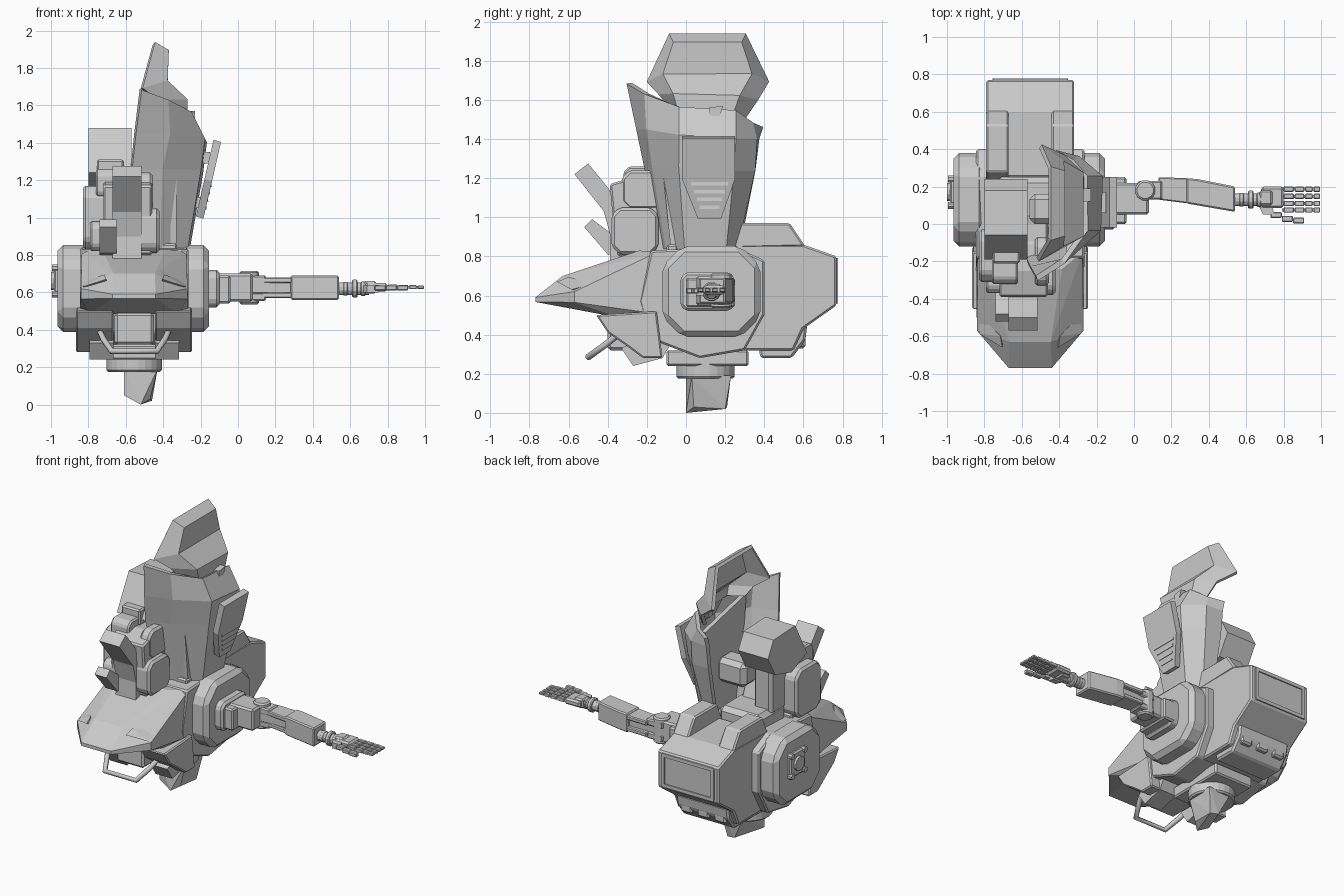
import bpy, bmesh, math

if "Cube" in bpy.data.objects:
    bpy.data.objects.remove(bpy.data.objects["Cube"])

CX = -0.555  # centre plane of the torso


def finish(name, bm, bevel=0, solid=0):
    bmesh.ops.recalc_face_normals(bm, faces=bm.faces[:])
    me = bpy.data.meshes.new(name)
    bm.to_mesh(me)
    bm.free()
    ob = bpy.data.objects.new(name, me)
    bpy.context.collection.objects.link(ob)
    if solid:
        m = ob.modifiers.new("thickness", 'SOLIDIFY')
        m.thickness, m.offset = solid, 0
    if bevel:
        m = ob.modifiers.new("chamfer", 'BEVEL')
        m.width, m.segments, m.limit_method = bevel, 1, 'ANGLE'
    return ob


def prism(name, pts, a, b, axis='x', bevel=0):
    """Extrude a 2D profile from a to b: x -> (y,z), y -> (x,z), z -> (x,y)."""
    put = {'x': lambda p, t: (t, p[0], p[1]), 'y': lambda p, t: (p[0], t, p[1]),
           'z': lambda p, t: (p[0], p[1], t)}[axis]
    bm = bmesh.new()
    lo, hi = [[bm.verts.new(put(p, t)) for p in pts] for t in (a, b)]
    bm.faces.new(lo)
    bm.faces.new(hi)
    for i in range(len(pts)):
        j = (i + 1) % len(pts)
        bm.faces.new((lo[i], lo[j], hi[j], hi[i]))
    return finish(name, bm, bevel)


def box(name, x0, x1, y0, y1, z0, z1, bevel=0):
    return prism(name, [(y0, z0), (y1, z0), (y1, z1), (y0, z1)], x0, x1, 'x', bevel)


def cyl(name, c, r, a, b, axis='x', n=16, bevel=0):
    pts = [(c[0] + r * math.cos(math.tau * (i + .5) / n), c[1] + r * math.sin(math.tau * (i + .5) / n))
           for i in range(n)]
    return prism(name, pts, a, b, axis, bevel)


def hull(name, pts, sym=False):
    """Faceted solid around points; with sym, x is the offset from the torso plane."""
    if sym:
        pts = [(CX + s * x, y, z) for x, y, z in pts for s in (-1, 1)]
    bm = bmesh.new()
    for p in pts:
        bm.verts.new(p)
    bmesh.ops.convex_hull(bm, input=bm.verts[:])
    bmesh.ops.dissolve_limit(bm, angle_limit=.02, verts=bm.verts[:], edges=bm.edges[:])
    return finish(name, bm)


def sheet(name, rows, solid, lid=False):
    """Open faceted panel through rows of points, given a thickness."""
    bm = bmesh.new()
    vs = [[bm.verts.new(p) for p in r] for r in rows]
    for r, q in zip(vs, vs[1:]):
        for i in range(len(r) - 1):
            bm.faces.new((r[i], r[i + 1], q[i + 1], q[i]))
    if lid:
        bm.faces.new(vs[0])
    return finish(name, bm, 0, solid)


def pair_prism(name, pts, a, b, bevel=0):
    for side, s in (("left_", -1), ("right_", 1)):
        prism(side + name, pts, CX + s * a, CX + s * b, 'x', bevel)


def octagon(cy, cz, hy, hz, c):
    return [(cy - hy + c, cz - hz), (cy + hy - c, cz - hz), (cy + hy, cz - hz + c), (cy + hy, cz + hz - c),
            (cy + hy - c, cz + hz), (cy - hy + c, cz + hz), (cy - hy, cz + hz - c), (cy - hy, cz - hz + c)]


# torso and nose
prism("torso", [(-.24, .57), (-.19, .38), (.07, .28), (.3, .32), (.4, .5), (.4, .78), (.25, .85), (-.18, .83)],
      CX - .29, CX + .29, bevel=.01)
hull("nose", [(.28, -.15, .82), (.29, -.1, .5), (.11, -.63, .70), (.285, -.57, .62), (.285, -.57, .565),
              (.115, -.77, .59), (.115, -.77, .567), (.24, -.33, .485), (.17, -.24, .83)], sym=True)
for s in (-1, 1):  # headlights and top strips
    hull("headlight", [(CX + s * x, y, z) for x, y, z in [(.27, -.48, .66), (.16, -.6, .695), (.15, -.66, .67),
         (.275, -.585, .63), (.24, -.5, .62), (.14, -.6, .64)]])
    box("top_strip", CX + s * .17 - .06, CX + s * .17 + .06, -.1, -.04, .8, .86, .01)
pair_prism("chin_armour", [(-.4, .41), (-.46, .5), (-.15, .52), (-.12, .28), (-.22, .28), (-.3, .34)], .11, .31, .008)
pair_prism("chin_flap", [(-.33, .33), (-.27, .24), (-.12, .28), (-.05, .4), (-.2, .4)], .11, .24)
box("intake", CX - .105, CX + .105, -.4, -.1, .32, .49, .015)

# front guard tube
cu = bpy.data.curves.new("front_guard", 'CURVE')
cu.dimensions, cu.bevel_depth, cu.bevel_resolution = '3D', .017, 1
sp = cu.splines.new('POLY')
path = [(-.29, -.2, .44), (-.2, -.31, .43), (-.165, -.41, .35), (-.12, -.5, .285)]
path += [(-x, y, z) for x, y, z in reversed(path)]
sp.points.add(len(path) - 1)
for p, q in zip(sp.points, path):
    p.co = (CX + q[0], q[1], q[2], 1)
bpy.context.collection.objects.link(bpy.data.objects.new("front_guard", cu))

# rear pack
rear = [(.25, .86), (.6, .86), (.77, .80), (.77, .55), (.6, .43), (.55, .32), (.22, .32)]
prism("rear_pack", rear, CX - .235, CX + .235, bevel=.01)
pair_prism("pack_ridge", [(.22, .84), (.28, .97), (.53, .97), (.61, .85)], .115, .235, .01)
for s in (-1, 1):
    box("pack_panel_edge", CX + s * .19 - .012, CX + s * .19 + .012, .76, .778, .57, .78)
for z in (.57, .78):
    box("pack_panel_rail", CX - .2, CX + .2, .76, .778, z - .012, z + .012)
prism("rear_vent", [(.38, .28), (.54, .28), (.61, .37), (.62, .45), (.36, .42)], CX - .2, CX + .2, bevel=.012)
for dx in (-.13, 0, .13):
    box("rear_nozzle", CX + dx - .045, CX + dx + .045, .54, .61, .33, .41, .012)

# shoulder hubs
oct_big = octagon(.13, .62, .25, .232, .1)
prism("left_shoulder_hub", oct_big, -.965, -.8, bevel=.03)
prism("right_shoulder_hub", oct_big, -.31, -.155, bevel=.03)
prism("left_hub_plate", octagon(.17, .66, .085, .085, .025), -.985, -.95, bevel=.01)
cyl("left_hub_boss", (.17, .66), .05, -1, -.95, n=12)
for y in (.1, .24):
    for z in (.59, .73):
        cyl("hub_bolt", (y, z), .02, -.995, -.95, n=8)

# waist and lower skid
box("waist_plate", CX - .15, CX + .15, -.1, .32, .24, .32, .01)
cyl("waist_ring", (CX, .1), .15, .175, .27, 'z', 24, .01)
hull("lower_skid", [(-.61, .0, .19), (-.61, .01, .05), (-.52, 0, .0), (-.52, .04, .01), (-.46, .2, .02), (-.47, .04, .03),
                    (-.43, .23, .19), (-.43, .03, .19), (-.6, .23, .19), (-.52, .21, .03)])

# side shield: curved panel, inner wall and hood
sheet("shield", [
    [(-.5, -.11, .84), (-.42, -.09, .84), (-.28, 0, .84), (-.27, .2, .84), (-.35, .25, .84), (-.42, .26, .84)],
    [(-.57, -.2, 1.26), (-.41, -.16, 1.26), (-.21, -.03, 1.26), (-.2, .24, 1.24), (-.3, .34, 1.24), (-.42, .34, 1.24)],
    [(-.55, -.24, 1.45), (-.37, -.19, 1.45), (-.19, -.03, 1.42), (-.18, .25, 1.4), (-.3, .35, 1.4), (-.42, .36, 1.4)],
    [(-.52, -.29, 1.685), (-.38, -.2, 1.63), (-.26, -.03, 1.56), (-.26, .25, 1.54), (-.33, .33, 1.48), (-.42, .38, 1.46)]],
    .03)
prism("shield_inner_wall", [(-.08, .86), (.22, .86), (.3, 1.45), (-.15, 1.55)], -.36, -.33)
sheet("shield_hood", [
    [(-.45, -.08, 1.93), (-.38, -.06, 1.89), (-.38, .28, 1.89), (-.45, .3, 1.93)],
    [(-.515, -.19, 1.69), (-.385, -.11, 1.73), (-.385, .33, 1.73), (-.5, .415, 1.69)],
    [(-.43, -.13, 1.63), (-.28, -.06, 1.63), (-.28, .27, 1.62), (-.38, .36, 1.6)],
    [(-.4, -.08, 1.57), (-.28, -.04, 1.56), (-.28, .24, 1.54), (-.35, .29, 1.5)]], .025, lid=True)
prism("hood_tab", [(.12, 1.56), (.19, 1.57), (.16, 1.48), (.12, 1.49)], -.29, -.23)


def on_plate(y, z, off):  # point on the slanted louvre plate
    return (-.205 + (z - 1) * .23 + off, y, z - off * .3)


hull("louvre_plate", [on_plate(y, z, o) for o in (-.02, .02)
                      for y, z in ((-.02, 1.41), (.25, 1.41), (.25, 1.2), (-.02, 1.2), (.06, 1), (.18, 1))])
for i in range(4):
    z = 1.05 + i * .04
    w = .05 + i * .015
    hull("louvre", [on_plate(.12 + s * w, z + d, o) for s in (-1, 1) for d, o in ((0, .01), (0, .026), (.03, .015))])
for z in (1.08, 1.32):
    box("louvre_bracket", -.25, -.15 if z > 1.2 else -.2, .06, .17, z - .03, z + .03)

# head cluster with curved visor blade and rear block
prism("visor_blade", [(-.57, 1.22), (-.5, 1.275), (-.39, 1.14), (-.34, .98), (-.34, .77), (-.39, .76), (-.385, .9),
                      (-.42, 1.03)], -.67, -.515)
prism("head_core", [(-.39, 1.17), (-.25, 1.21), (-.1, 1.2), (0, 1.05), (.1, .8), (-.35, .8), (-.37, .95)],
      -.72, -.46, bevel=.01)
prism("cheek_spike", [(-.52, .95), (-.48, .99), (-.36, .9), (-.33, .8), (-.4, .81)], -.74, -.65)
prism("left_cheek", octagon(-.17, 1.0, .14, .17, .05), -.83, -.7, bevel=.015)
prism("left_cheek_lower", octagon(-.27, .9, .1, .08, .03), -.79, -.62, bevel=.01)
prism("left_brow", octagon(-.22, 1.18, .1, .08, .03), -.76, -.62, bevel=.01)
box("brow_cap", -.755, -.61, -.21, -.08, 1.2, 1.31, .01)
prism("right_cheek", octagon(-.2, 1.14, .13, .1, .04), -.53, -.455, bevel=.015)
prism("right_cheek_lower", octagon(-.26, .93, .12, .12, .04), -.53, -.42, bevel=.015)
prism("head_rear_block", [(-.06, 1.48), (.18, 1.47), (.24, 1.36), (.16, 1.22), (-.02, 1.17), (-.19, 1.24)],
      -.8, -.57)
box("head_rear_stem", -.74, -.6, -.08, .12, .9, 1.24, .02)
box("shield_mount", -.56, -.34, .0, .16, 1.05, 1.22, .03)
box("neck_block", -.74, -.42, -.05, .25, .8, .94, .03)

# upper arm and elbow
prism("arm_socket", octagon(.11, .62, .14, .1, .03), -.17, -.1, bevel=.015)
box("upper_arm", -.12, .08, .05, .22, .55, .70, .012)
box("upper_arm_cuff", -.13, -.04, 0, .25, .54, .69, .01)
cyl("elbow_joint", (.06, .18), .055, .535, .715, 'z', 12, .01)
for z in (.555, .645):
    box("elbow_fork", .02, .15, .13, .23, z, z + .045, .008)
box("elbow_link", .05, .3, .13, .22, .59, .66, .008)

# forearm with split rear end
prism("forearm", [(.28, .11), (.54, .065), (.54, .2), (.34, .24), (.28, .245)], .56, .69, 'z', .008)
for z in (.57, .65):
    prism("forearm_fork", [(.13, .13), (.29, .11), (.29, .245), (.13, .25)], z, z + .03, 'z', .006)

# wrist and hand
cyl("wrist_rod", (.13, .62), .035, .53, .7, n=12)
for x, r in ((.56, .038), (.61, .05), (.655, .04)):
    cyl("wrist_ring", (.13, .62), r, x, x + .03, n=12, bevel=.006)
box("palm", .68, .80, .085, .2, .605, .65, .012)
box("palm_back", .67, .74, .1, .18, .595, .66, .01)
for y in (.075, .11, .148, .186):
    for x, w, h in ((.8, .055, .013), (.86, .05, .012), (.915, .04, .011), (.96, .035, .009)):
        box("finger_segment", x, x + w, y - .014, y + .014, .628 - h, .628 + h, .004)
    box("finger_core", .79, .98, y - .008, y + .008, .62, .635)
hull("thumb_base", [(x, y, z) for x, y in ((.67, .09), (.74, .09), (.69, .05), (.75, .05)) for z in (.6, .64)])
for x, y in ((.73, .05), (.79, .03), (.85, .02)):
    box("thumb_segment", x, x + .06, y - .018, y + .014, .61, .638, .005)
